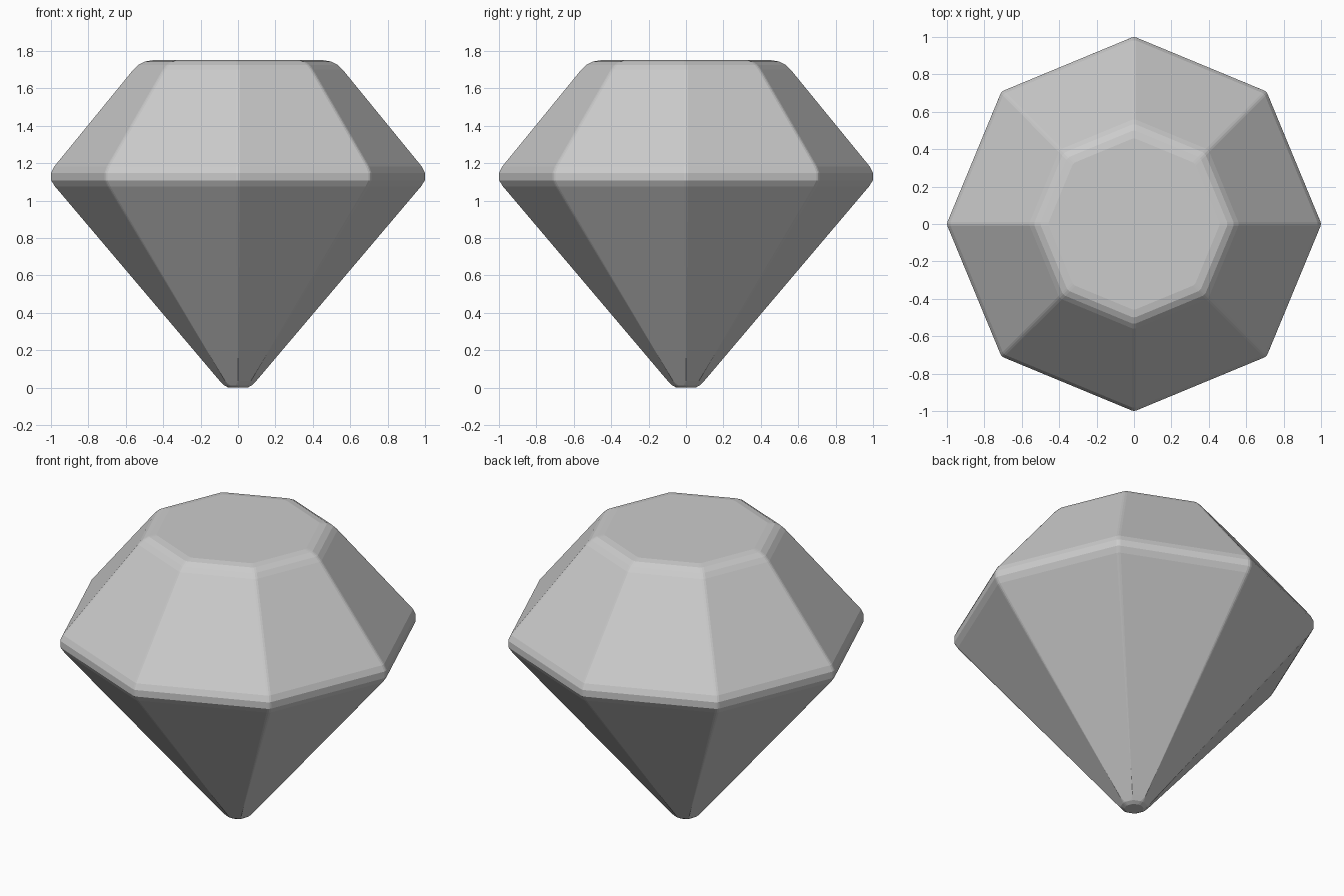
import bpy, bmesh
from math import cos, sin, pi

if "Cube" in bpy.data.objects:
    bpy.data.objects.remove(bpy.data.objects["Cube"])

SIDES = 8
# Profile (radius, height): culet, pavilion, rounded girdle, crown, table
profile = [(0.055, 0.0), (0.077, 0.012), (0.098, 0.036),
           (0.981, 1.075), (1.002, 1.108), (1.002, 1.148), (0.985, 1.182),
           (0.562, 1.70), (0.536, 1.725), (0.502, 1.743), (0.46, 1.75)]

bm = bmesh.new()
rings = [[bm.verts.new((r * cos(2 * pi * i / SIDES), r * sin(2 * pi * i / SIDES), z))
          for i in range(SIDES)] for r, z in profile]

# Facet bands and the two flat caps
for low, high in zip(rings, rings[1:]):
    for i in range(SIDES):
        j = (i + 1) % SIDES
        bm.faces.new((low[i], low[j], high[j], high[i]))
bm.faces.new(rings[0][::-1])
bm.faces.new(rings[-1])

# Slightly soften the edges between neighbouring facets
ridges = [e for e in bm.edges if abs(e.verts[0].co.z - e.verts[1].co.z) > 1e-4]
bmesh.ops.bevel(bm, geom=ridges, offset=0.012, offset_type='OFFSET',
                segments=2, profile=0.5, affect='EDGES', clamp_overlap=True)
bmesh.ops.recalc_face_normals(bm, faces=bm.faces[:])

mesh = bpy.data.meshes.new("cut_gem")
bm.to_mesh(mesh)
bm.free()
gem = bpy.data.objects.new("cut_gem", mesh)
bpy.context.collection.objects.link(gem)
